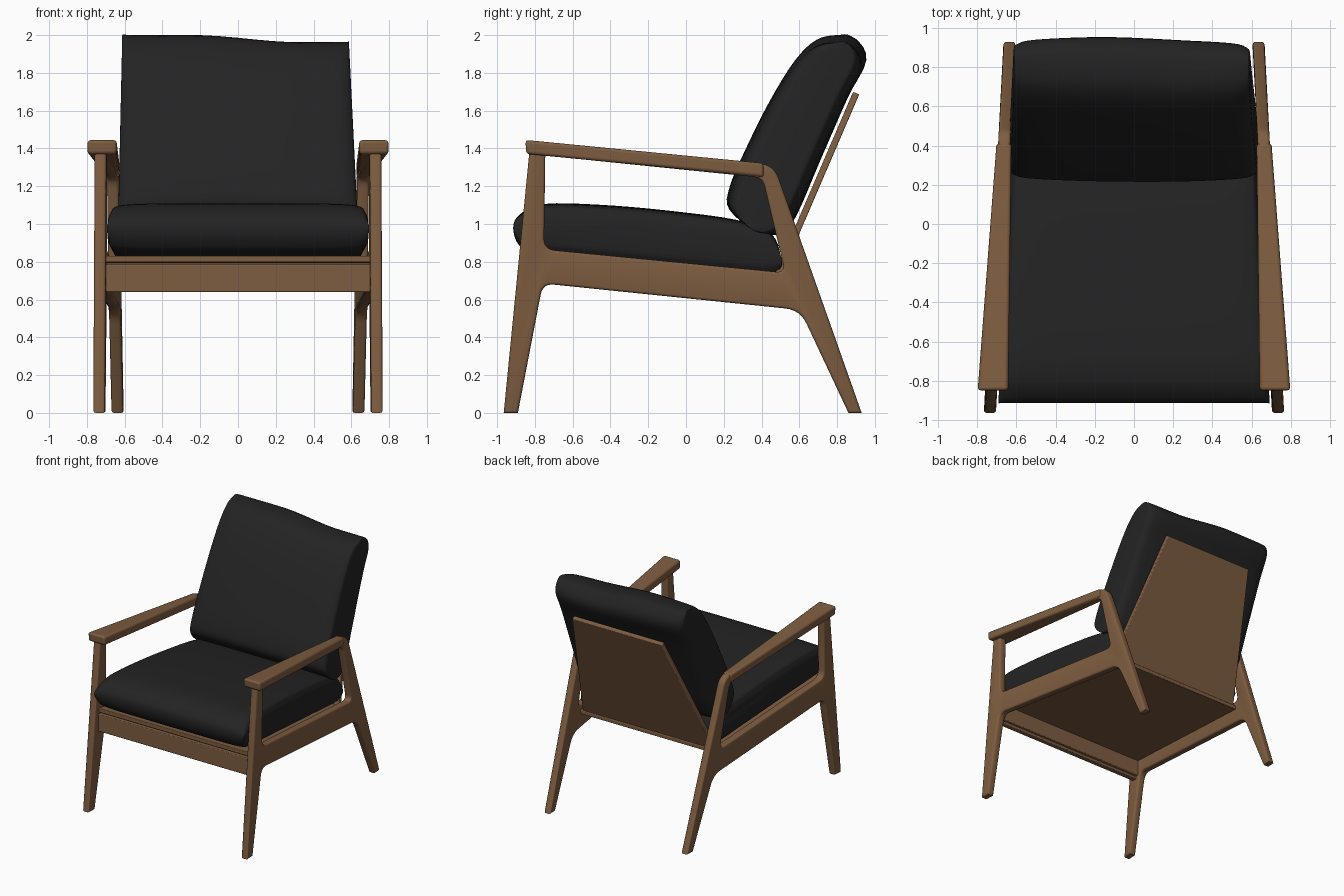
import bpy, bmesh, math
from mathutils import Vector

if "Cube" in bpy.data.objects:
    bpy.data.objects.remove(bpy.data.objects["Cube"])


def material(name, rgb, rough):
    m = bpy.data.materials.new(name)
    m.use_nodes = True
    m.diffuse_color = (*rgb, 1)
    bsdf = m.node_tree.nodes["Principled BSDF"]
    bsdf.inputs["Base Color"].default_value = (*rgb, 1)
    bsdf.inputs["Roughness"].default_value = rough
    return m


wood = material("walnut wood", (0.21, 0.11, 0.052), 0.5)
fabric = material("black upholstery", (0.017, 0.017, 0.017), 0.8)


def finish(name, bm, mat, bevel=0.0, angle=35):
    bmesh.ops.recalc_face_normals(bm, faces=bm.faces)
    mesh = bpy.data.meshes.new(name)
    bm.to_mesh(mesh)
    bm.free()
    mesh.materials.append(mat)
    ob = bpy.data.objects.new(name, mesh)
    bpy.context.collection.objects.link(ob)
    bpy.ops.object.select_all(action='DESELECT')
    ob.select_set(True)
    bpy.context.view_layer.objects.active = ob
    bpy.ops.object.shade_smooth_by_angle(angle=math.radians(angle))
    if bevel:
        b = ob.modifiers.new("soft edges", 'BEVEL')
        b.width, b.segments = bevel, 3
    return ob


def slab(name, a, b, depth, bevel=0.006):
    """Board between two edges (y, z, x_min, x_max), thickened by (dy, dz)."""
    bm = bmesh.new()
    rings = []
    for y, z, x0, x1 in (a, b):
        dy, dz = depth
        pts = ((x0, y, z), (x1, y, z), (x1, y + dy, z + dz), (x0, y + dy, z + dz))
        rings.append([bm.verts.new(p) for p in pts])
    p, q = rings
    bm.faces.new(p)
    bm.faces.new(q)
    for i in range(4):
        j = (i + 1) % 4
        bm.faces.new((p[i], p[j], q[j], q[i]))
    return finish(name, bm, wood, bevel)


def rounded(corners, steps=6):
    """Closed outline from (y, z, corner size)."""
    out = []
    for i, (y, z, r) in enumerate(corners):
        p = Vector((y, z))
        if not r:
            out.append(p)
            continue
        before = Vector(corners[i - 1][:2])
        after = Vector(corners[(i + 1) % len(corners)][:2])
        s = p + (before - p).normalized() * r
        e = p + (after - p).normalized() * r
        for k in range(steps + 1):
            t = k / steps
            out.append(s * (1 - t) ** 2 + p * 2 * t * (1 - t) + e * t * t)
    return out


def frame_x(y):
    return 0.735 - 0.053 * (y + 0.95)


def side_frame(name, side, loops, half=0.031, bevel=0.014):
    """Flat outline with an opening, thickened and splayed towards the front."""
    cu = bpy.data.curves.new(name + "_outline", 'CURVE')
    cu.dimensions, cu.fill_mode = '2D', 'BOTH'
    cu.extrude, cu.bevel_depth = half - bevel, bevel
    cu.bevel_resolution, cu.offset = 2, -bevel
    for loop in loops:
        sp = cu.splines.new('POLY')
        sp.points.add(len(loop) - 1)
        for pt, p in zip(sp.points, loop):
            pt.co = (p.x, p.y, 0, 1)
        sp.use_cyclic_u = True
    tmp = bpy.data.objects.new(name + "_outline", cu)
    bpy.context.collection.objects.link(tmp)
    bpy.context.view_layer.update()
    mesh = bpy.data.meshes.new_from_object(tmp.evaluated_get(bpy.context.evaluated_depsgraph_get()))
    bm = bmesh.new()
    bm.from_mesh(mesh)
    bpy.data.objects.remove(tmp)
    bpy.data.curves.remove(cu)
    bpy.data.meshes.remove(mesh)
    bmesh.ops.remove_doubles(bm, verts=bm.verts, dist=0.0002)
    for v in bm.verts:
        y, z, x = v.co
        v.co = (side * (frame_x(y) + x), y, z)
    return finish(name, bm, wood)


def spline(pts, closed, steps=4):
    """Smooth line through the points."""
    pts = [Vector(p) for p in pts]
    n = len(pts)

    def at(i):
        return pts[i % n] if closed else pts[max(0, min(n - 1, i))]
    out = []
    for i in range(n if closed else n - 1):
        a, b, c, d = (at(i + k) for k in (-1, 0, 1, 2))
        for k in range(steps):
            t = k / steps
            out.append(0.5 * (2 * b + (c - a) * t + (2 * a - 5 * b + 4 * c - d) * t * t
                              + (3 * b - a - 3 * c + d) * t ** 3))
    return out if closed else out + [pts[-1]]


def cushion(name, profile, half_stations, mid, along, warp):
    """Side profile lofted across x, thinner towards both ends."""
    stations = [(-x, s) for x, s in half_stations] + [(x, s) for x, s in reversed(half_stations)]
    mid, u = Vector(mid), Vector(along).normalized()
    n = Vector((-u.y, u.x))
    outline = spline(profile, True)
    bm = bmesh.new()
    rings = []
    for x, s in spline(stations, False):
        ring = []
        for p in outline:
            q = p - n * (p - mid).dot(n) * (1 - s)
            ring.append(bm.verts.new(warp(x, q.x, q.y)))
        rings.append(ring)
    for a, b in zip(rings, rings[1:]):
        for i in range(len(a)):
            j = (i + 1) % len(a)
            bm.faces.new((a[i], a[j], b[j], b[i]))
    bm.faces.new(rings[0])
    bm.faces.new(rings[-1])
    return finish(name, bm, fabric, angle=60)


# Side frames: legs, rail and arm band in one piece
outer = rounded([(-0.965, 0, 0), (-0.825, 1.425, 0.02), (0.466, 1.313, 0.075), (0.93, 0, 0),
                 (0.86, 0, 0), (0.604, 0.545, 0.08), (-0.758, 0.685, 0.06), (-0.89, 0, 0)])
opening = rounded([(-0.745, 1.362, 0.01), (-0.752, 0.866, 0.06),
                   (0.525, 0.742, 0.05), (0.405, 1.245, 0.05)])
for side, label in ((1, "left"), (-1, "right")):
    side_frame(label + "_side_frame", side, (outer, opening))
    # Armrests, wide in front and narrow behind
    front, back = sorted((side * 0.642, side * 0.798)), sorted((side * 0.626, side * 0.702))
    slab(label + "_armrest", (-0.85, 1.445, *front), (0.41, 1.322, *back), (0.004, -0.074), 0.016)

# Rails and boards
slab("front_rail", (-0.85, 0.64, -0.705, 0.705), (-0.85, 0.785, -0.705, 0.705), (0.045, 0))
slab("front_cleat", (-0.81, 0.66, -0.7, 0.7), (-0.81, 0.81, -0.7, 0.7), (0.03, 0))
slab("seat_board", (-0.845, 0.832, -0.705, 0.705), (0.5, 0.705, -0.635, 0.635), (0, -0.034))
slab("back_board", (0.455, 0.7, -0.615, 0.615), (0.885, 1.7, -0.415, 0.415), (0.032, -0.014))

# Seat cushion, following the splay of the frames
cushion("seat_cushion",
        [(-0.915, 0.98), (-0.88, 1.05), (-0.75, 1.105), (-0.45, 1.1), (-0.1, 1.07), (0.27, 1.02),
         (0.45, 0.95), (0.5, 0.82), (0.46, 0.73), (0.1, 0.76), (-0.4, 0.81), (-0.8, 0.85),
         (-0.885, 0.89)],
        [(0.692, 0.45), (0.68, 0.72), (0.635, 0.93), (0.4, 1)],
        (-0.9, 0.97), (1, -0.09),
        lambda x, y, z: (x * (1 - 0.075 * (y + 0.9)), y, z))


# Back cushion, slightly sagging on its left
def sag(x, y, z):
    up = max(0, z - 1)
    t = max(0, min(1, (x + 0.25) / 0.6))
    drop = 0.038 * t * t * (3 - 2 * t) * up
    narrow = 1 - (0.075 if x > 0 else 0.035) * up
    return (x * narrow, y - 0.5 * drop, z - drop)


cushion("back_cushion",
        [(0.23, 1.08), (0.235, 1.2), (0.32, 1.4), (0.45, 1.66), (0.58, 1.87), (0.69, 1.975),
         (0.8, 2), (0.9, 1.98), (0.955, 1.87), (0.86, 1.68), (0.715, 1.35), (0.58, 1.04),
         (0.5, 0.95), (0.37, 0.96)],
        [(0.635, 0.6), (0.62, 0.76), (0.53, 0.91), (0.2, 1)],
        (0.44, 1.2), (0.423, 0.906), sag)
